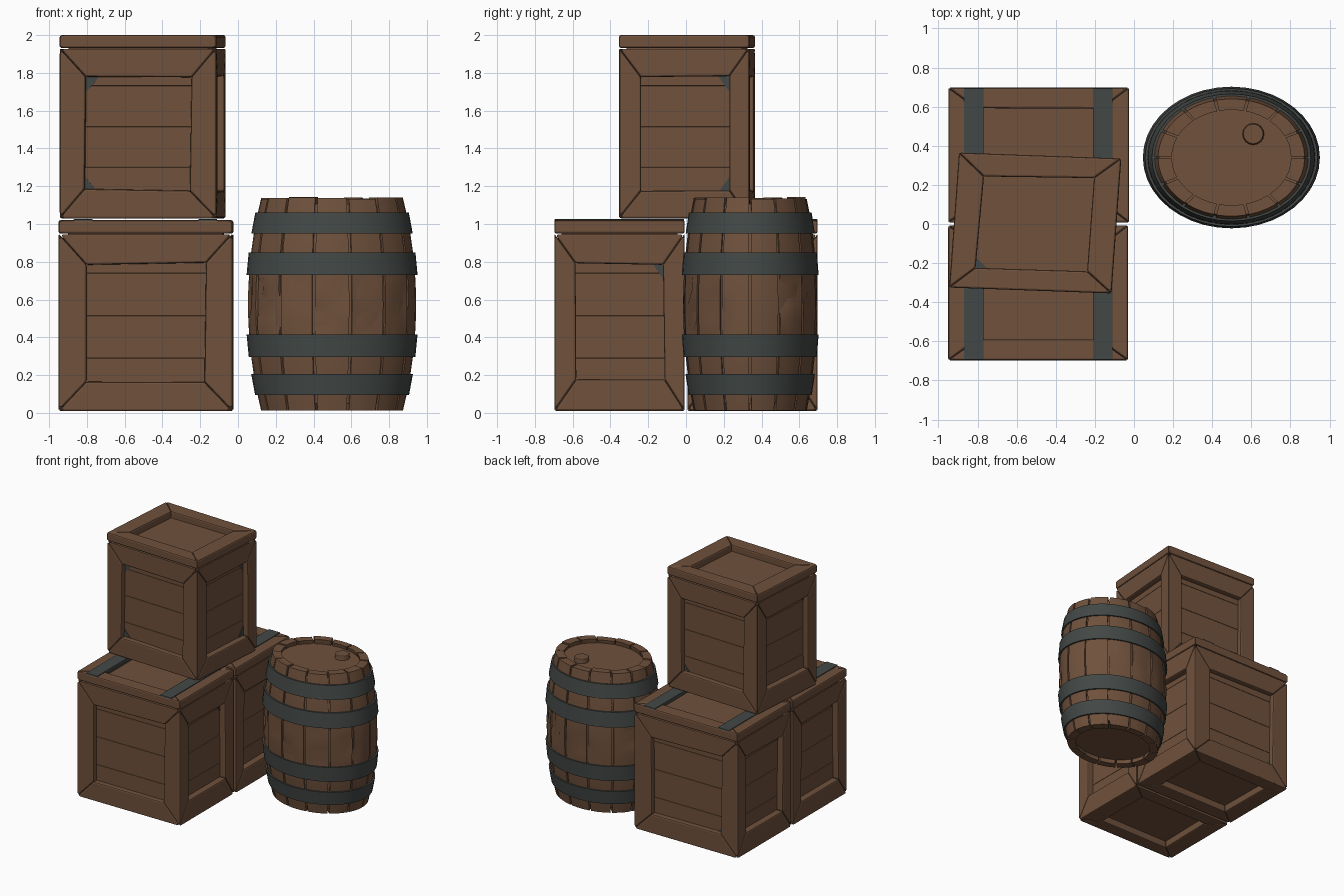
import bpy, bmesh, math, random
from mathutils import Matrix, Vector

if "Cube" in bpy.data.objects:
    bpy.data.objects.remove(bpy.data.objects["Cube"])

random.seed(4)


def material(name, rgb):
    m = bpy.data.materials.new(name)
    m.diffuse_color = (*rgb, 1)
    m.use_nodes = True
    m.node_tree.nodes["Principled BSDF"].inputs["Base Color"].default_value = m.diffuse_color
    return m


WOOD = material("brown wood", (0.16, 0.082, 0.045))
METAL = material("dark grey metal", (0.055, 0.064, 0.060))


def finish(name, bm, mat, M=None, bevel=0.0, smooth=False):
    if M:
        bm.transform(M)
    bmesh.ops.recalc_face_normals(bm, faces=bm.faces)
    me = bpy.data.meshes.new(name)
    bm.to_mesh(me)
    bm.free()
    me.materials.append(mat)
    ob = bpy.data.objects.new(name, me)
    bpy.context.collection.objects.link(ob)
    if smooth:
        bpy.ops.object.select_all(action='DESELECT')
        ob.select_set(True)
        bpy.context.view_layer.objects.active = ob
        bpy.ops.object.shade_smooth_by_angle(angle=math.radians(35))
    if bevel:
        b = ob.modifiers.new("soft edges", 'BEVEL')
        b.width, b.segments, b.limit_method = bevel, 2, 'ANGLE'
    return ob


def prism(bm, front, back):
    f = [bm.verts.new(p) for p in front]
    b = [bm.verts.new(p) for p in back]
    n = len(f)
    bm.faces.new(f)
    bm.faces.new(b[::-1])
    for i in range(n):
        bm.faces.new((f[i], b[i], b[(i + 1) % n], f[(i + 1) % n]))


def box(bm, lo, hi):
    (a, b, c), (d, e, f) = lo, hi
    ring = [(a, b), (d, b), (d, e), (a, e)]
    prism(bm, [(x, y, f) for x, y in ring], [(x, y, c) for x, y in ring])


# ---- crate, made in a unit cube and placed (sheared) by a matrix ----
LID, FRAME, RECESS, THICK = 0.43, 0.17, 0.445, 0.07


def crate(name, M):
    boards, chips, planks = bmesh.new(), bmesh.new(), bmesh.new()
    for axis in range(3):
        for sign in (-1, 1):
            ua, va = [a for a in range(3) if a != axis]
            lid = axis == 2 and sign == 1
            vtop = 0.5 if axis == 2 else LID

            def at(d, uv):
                p = Vector((0, 0, 0))
                p[axis], p[ua], p[va] = sign * d, uv[0], uv[1]
                return p

            def rect(k):
                return [(-.5 + k, -.5 + k), (.5 - k, -.5 + k), (.5 - k, vtop - k), (-.5 + k, vtop - k)]
            outer, inner = rect(0), rect(FRAME - 0.01)
            inner = [(u + random.uniform(-.01, .01), v + random.uniform(-.01, .01)) for u, v in inner]
            back = rect(0 if lid else THICK)
            for k in range(4):
                j = (k + 1) % 4
                prism(boards,
                      [at(.5, outer[k]), at(.5, outer[j]), at(.5, inner[j]), at(.5, inner[k])],
                      [at(.5 - THICK, back[k]), at(.5 - THICK, back[j]),
                       at(.5 - THICK, inner[j]), at(.5 - THICK, inner[k])])
                # small grey corner pieces on the recessed panel
                if random.random() < 0.4:
                    c = Vector(inner[k])
                    s = random.uniform(.05, .09)
                    p = c + (Vector(inner[j]) - c).normalized() * s
                    q = c + (Vector(inner[k - 1]) - c).normalized() * s
                    prism(chips, [at(RECESS + .004, t) for t in (c, p, q)],
                          [at(RECESS - .003, t) for t in (c, p, q)])
    # stacked planks that form the panels
    n = 4
    for i in range(n):
        z0 = -RECESS + 2 * RECESS * i / n
        box(planks, (-RECESS, -RECESS, z0), (RECESS, RECESS, z0 + 2 * RECESS / n))
    finish(name + "_frame_boards", boards, WOOD, M, 0.01)
    finish(name + "_panel_planks", planks, WOOD, M, 0.004)
    finish(name + "_corner_pieces", chips, METAL, M)


def placed(centre, ux, uy, h):
    return Matrix(((ux[0], uy[0], 0, centre[0]), (ux[1], uy[1], 0, centre[1]),
                   (0, 0, h, centre[2]), (0, 0, 0, 1)))


crate("front_crate", placed((-.49, -.352, .515), (.92, 0), (0, .69), 1.01))
crate("back_crate", placed((-.487, .352, .515), (.925, 0), (0, .69), 1.01))
crate("top_crate", placed((-.505, .005, 1.515), (.83, -.03), (.05, .69), .97))

# straps across the lids of the lower crates
bm = bmesh.new()
for x in (-.82, -.16):
    for y0 in (-.695, .01):
        box(bm, (x - .05, y0, .995), (x + .05, y0 + .685, 1.026))
finish("lid_straps", bm, METAL, bevel=0.003)

# ---- barrel ----
CX, CY, FLAT = .498, .34, .8
Z0, Z1, STAVES = .012, 1.14, 14


def radius(z):
    return .445 - .07 * ((z - .575) / .565) ** 2


def polar(r, a, z):
    return (CX + r * math.cos(a), CY + FLAT * r * math.sin(a), z)


def revolve(bm, profile, n=40, closed=False):
    rings = [[bm.verts.new(polar(r, 2 * math.pi * i / n, z)) for i in range(n)] for r, z in profile]
    pairs = list(zip(rings, rings[1:]))
    if closed:
        pairs.append((rings[-1], rings[0]))
    else:
        bm.faces.new(rings[0])
        bm.faces.new(rings[-1])
    for a, b in pairs:
        for i in range(n):
            j = (i + 1) % n
            bm.faces.new((a[i], a[j], b[j], b[i]))


# staves, with chipped dents around the middle
bm = bmesh.new()
rows = [Z0, .1, .2, .3, .42, .5, .57, .65, .73, .85, .95, 1.05, Z1]
for s in range(STAVES):
    step = 2 * math.pi / STAVES
    gap = .018
    angles = [s * step + gap + (step - 2 * gap) * c / 3 for c in range(4)]
    end = random.uniform(-.008, .004)
    loops = []
    for z in rows:
        zz = z + (end if z == Z1 else 0)
        out = []
        for a in angles:
            dent = .025 if .45 < z < .7 and random.random() < .22 else 0
            out.append(polar(radius(z) - dent, a, zz))
        pts = out + [polar(radius(z) - .07, a, zz) for a in angles[::-1]]
        loops.append([bm.verts.new(p) for p in pts])
    bm.faces.new(loops[0])
    bm.faces.new(loops[-1])
    for a, b in zip(loops, loops[1:]):
        for i in range(8):
            j = (i + 1) % 8
            bm.faces.new((a[i], a[j], b[j], b[i]))
finish("barrel_staves", bm, WOOD, smooth=True)

# core that closes the gaps and forms both recessed heads
bm = bmesh.new()
zs = [.05 + 1.055 * i / 10 for i in range(11)]
revolve(bm, [(radius(z) - .012, z) for z in zs])
finish("barrel_core_and_heads", bm, WOOD, smooth=True)

# bung in the upper head
bm = bmesh.new()
bmesh.ops.create_cone(bm, cap_ends=True, segments=16, radius1=.057, radius2=.052, depth=.05,
                      matrix=Matrix.Translation((.61, .46, 1.115)))
finish("barrel_bung", bm, WOOD, bevel=.006)

# four hoops
bm = bmesh.new()
for lo, hi in ((.095, .205), (.295, .415), (.73, .85), (.95, 1.06)):
    revolve(bm, [(radius(lo) + .013, lo), (radius(hi) + .013, hi),
                 (radius(hi) - .02, hi), (radius(lo) - .02, lo)], closed=True)
finish("barrel_hoops", bm, METAL, smooth=True)
